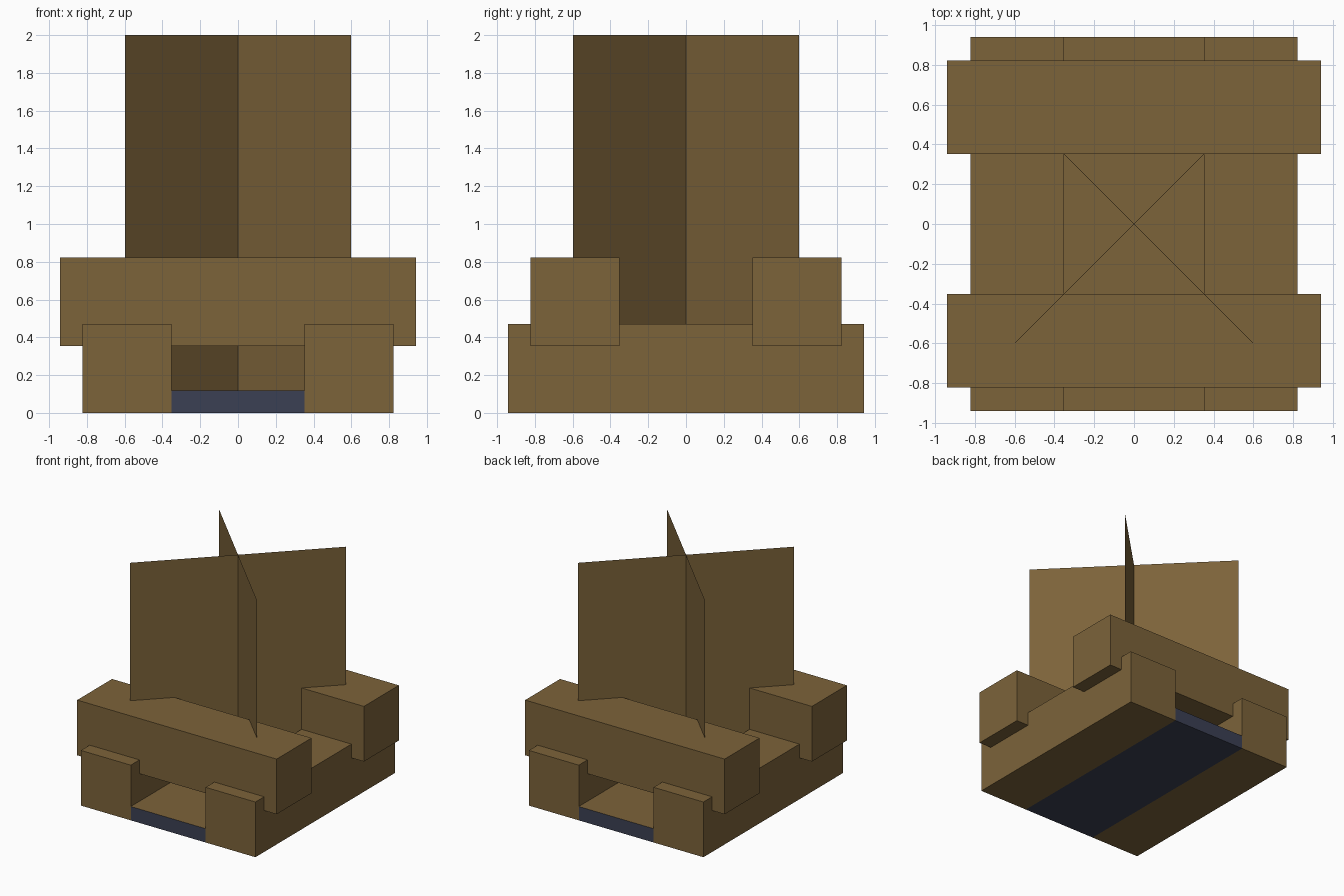
import bpy
import bmesh
from math import radians
from mathutils import Matrix, Vector

cube = bpy.data.objects.get("Cube")
if cube:
    bpy.data.objects.remove(cube, do_unlink=True)

U = 2 / 17  # one block unit; the model is 17 units tall


def material(name, rgb):
    mat = bpy.data.materials.new(name)
    mat.use_nodes = True
    mat.diffuse_color = (*rgb, 1)
    mat.node_tree.nodes["Principled BSDF"].inputs["Base Color"].default_value = (*rgb, 1)
    return mat


wood = material("bark_brown", (0.202, 0.125, 0.042))
slate = material("slate_blue", (0.044, 0.051, 0.087))


def add_object(name, bm, *mats):
    mesh = bpy.data.meshes.new(name)
    bm.to_mesh(mesh)
    bm.free()
    for mat in mats:
        mesh.materials.append(mat)
    obj = bpy.data.objects.new(name, mesh)
    bpy.context.collection.objects.link(obj)
    return obj


def box(name, center, size, *mats):
    bm = bmesh.new()
    place = Matrix.Translation(Vector(center) * U) @ Matrix.Diagonal((*(Vector(size) * U), 1))
    bmesh.ops.create_cube(bm, size=1, matrix=place)
    return add_object(name, bm, *mats)


# Two lower logs run front to back, two upper logs lie across them
for side, label in ((1, "left"), (-1, "right")):
    box(f"lower_log_{label}", (side * 5, 0, 2), (4, 16, 4), wood)
for side, label in ((1, "back"), (-1, "front")):
    box(f"upper_log_{label}", (0, side * 5, 5), (16, 4, 4), wood)

# Ash bed: brown on top, slate elsewhere
bed = box("ash_bed", (0, 0, 0.5), (6, 16, 1), slate, wood)
for face in bed.data.polygons:
    face.material_index = int(face.normal.z > 0.5)

# Flame: two crossed upright sheets on the diagonals
for angle, label in ((45, "a"), (-45, "b")):
    bm = bmesh.new()
    bmesh.ops.create_grid(bm, x_segments=1, y_segments=1, size=0.5)
    bm.transform(Matrix.Translation((0, 0, 9 * U))
                 @ Matrix.Rotation(radians(angle), 4, "Z")
                 @ Matrix.Rotation(radians(90), 4, "X")
                 @ Matrix.Diagonal((14.4 * U, 16 * U, 1, 1)))
    add_object(f"flame_sheet_{label}", bm, wood)
